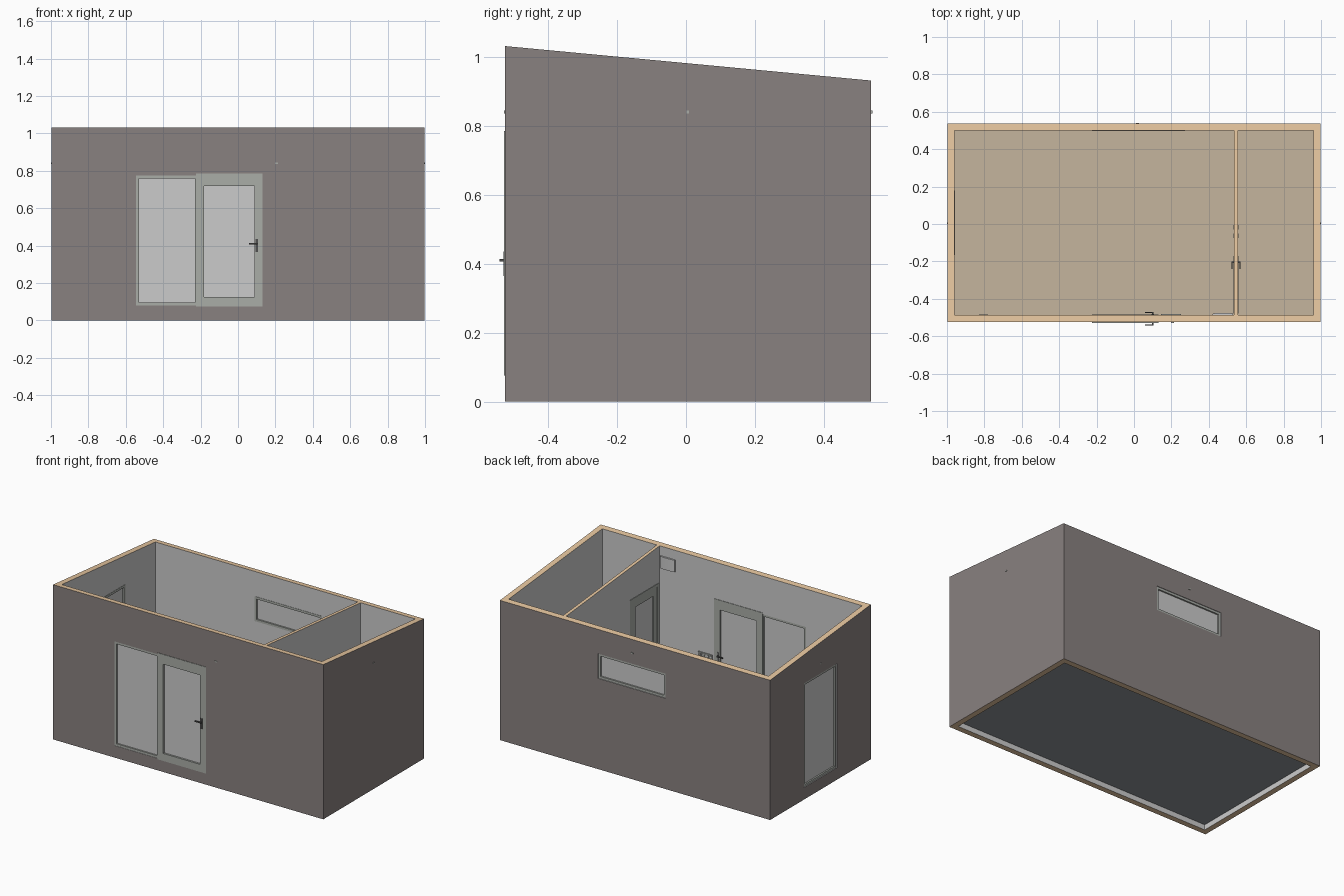
import bpy, bmesh, math
from mathutils import Vector

if "Cube" in bpy.data.objects:
    bpy.data.objects.remove(bpy.data.objects["Cube"])

# Overall envelope
X, YF, YB = 0.997, -0.525, 0.537
T = 0.038
IX, IYF, IYB = X - T, YF + T, YB - T


def roof(y):
    return 1.032 - 0.1 * (y - YF) / (YB - YF)


def mat(name, c):
    m = bpy.data.materials.new(name)
    m.diffuse_color = (*c, 1)
    m.use_nodes = True
    m.node_tree.nodes["Principled BSDF"].inputs["Base Color"].default_value = m.diffuse_color
    return m


CLAD = mat("cladding", (0.25, 0.22, 0.215))
TIMBER = mat("timber", (0.80, 0.57, 0.35))
LINING = mat("lining", (0.62, 0.64, 0.65))
FLOOR = mat("floor_finish", (0.56, 0.46, 0.34))
FRAME = mat("frame", (0.40, 0.42, 0.39))
METAL = mat("dark_metal", (0.08, 0.08, 0.08))


def finish(name, bm, m=None):
    bmesh.ops.recalc_face_normals(bm, faces=bm.faces)
    me = bpy.data.meshes.new(name)
    bm.to_mesh(me)
    bm.free()
    ob = bpy.data.objects.new(name, me)
    bpy.context.scene.collection.objects.link(ob)
    if m:
        me.materials.append(m)
    return ob


def box(name, x, y, z, m=None, sloped=False):
    bm = bmesh.new()
    bmesh.ops.create_cube(bm, size=1)
    for v in bm.verts:
        top = v.co.z > 0
        v.co = Vector((x[v.co.x > 0], y[v.co.y > 0], z[top]))
        if sloped and top:
            v.co.z = roof(v.co.y)
    return finish(name, bm, m)


def wall_box(name, axis, a, z, d, m=None):
    """Box with span a along the wall and depth d across it."""
    return box(name, a, d, z, m) if axis == 'y' else box(name, d, a, z, m)


def frame(name, axis, a, z, d, w, m=FRAME):
    """Rectangular ring of border width w=(side, bottom, top)."""
    s, b, t = w
    outer = [(a[0], z[0]), (a[1], z[0]), (a[1], z[1]), (a[0], z[1])]
    inner = [(a[0] + s, z[0] + b), (a[1] - s, z[0] + b),
             (a[1] - s, z[1] - t), (a[0] + s, z[1] - t)]
    bm = bmesh.new()

    def loop(pts, dd):
        return [bm.verts.new((p, dd, q) if axis == 'y' else (dd, p, q)) for p, q in pts]
    loops = [loop(outer, d[0]), loop(outer, d[1]), loop(inner, d[1]), loop(inner, d[0])]
    for i in range(4):
        l0, l1 = loops[i], loops[(i + 1) % 4]
        for k in range(4):
            j = (k + 1) % 4
            bm.faces.new((l0[k], l0[j], l1[j], l1[k]))
    return finish(name, bm, m)


def window(name, axis, a, z, d, w, m=FRAME, pane=None):
    """Frame with a pane set in the middle of its depth."""
    frame(name + "_frame", axis, a, z, d, w, m)
    c, e = (d[0] + d[1]) / 2, 0.002
    h = (d[1] - d[0]) * 0.22
    wall_box(name + "_pane", axis, (a[0] + w[0] - e, a[1] - w[0] + e),
             (z[0] + w[1] - e, z[1] - w[2] + e), (c - h, c + h), pane)


def cut(ob, cutters):
    for c in cutters:
        c.hide_render = True
        md = ob.modifiers.new("cut", 'BOOLEAN')
        md.operation, md.solver, md.object = 'DIFFERENCE', 'EXACT', c
    dg = bpy.context.evaluated_depsgraph_get()
    me = bpy.data.meshes.new_from_object(ob.evaluated_get(dg))
    ob.modifiers.clear()
    ob.data = me
    for c in cutters:
        bpy.data.objects.remove(c)


def paint(ob, clad):
    """Timber on cut edges, cladding outside, lining inside."""
    me = ob.data
    me.materials.clear()
    for m in (LINING, CLAD, TIMBER):
        me.materials.append(m)
    for p in me.polygons:
        c = p.center
        if abs(p.normal.z) > 0.7 and (c.z > 0.9 or c.z < 0.01):
            p.material_index = 2
        elif clad and (abs(c.x) > X - 0.002 or c.y < YF + 0.002 or c.y > YB - 0.002):
            p.material_index = 1
        else:
            p.material_index = 0


# Opening positions
ZO = (0.08, 0.775)
FRONT, SIDE = (-0.545, 0.13), (-0.165, 0.18)
BACK, BACKZ = (-0.225, 0.272), (0.605, 0.77)
INNER = (-0.47, -0.18)
PX = (0.535, 0.556)

# Outer walls
walls = box("outer_walls", (-X, X), (YF, YB), (0, 1), None, True)
cut(walls, [
    box("c_room", (-IX, IX), (IYF, IYB), (-0.5, 1.5)),
    box("c_front", FRONT, (YF - 0.1, YF + 0.1), ZO),
    box("c_back", BACK, (YB - 0.1, YB + 0.1), BACKZ),
    box("c_side", (-X - 0.1, -X + 0.1), SIDE, ZO)])
paint(walls, True)

# Partition wall
part = box("partition_wall", PX, (IYF, IYB), (0.075, 1), None, True)
cut(part, [box("c_door", (0.4, 0.7), INNER, (0.07, 0.775))])
paint(part, False)

# Floor
box("floor_slab", (-IX, IX), (IYF, IYB), (0.035, 0.068), mat("slab", (0.27, 0.29, 0.31)))
box("floor_finish", (-IX, IX), (IYF, IYB), (0.068, 0.075), FLOOR)

# Windows and fixed glazing
thin = (0.015, 0.015, 0.015)
window("front_fixed_glazing", 'y', (FRONT[0], -0.215), ZO, (YF + 0.002, IYF - 0.002), thin)
window("back_window", 'y', BACK, BACKZ, (IYB - 0.002, YB - 0.004), thin)
window("side_window", 'x', SIDE, ZO, (-X + 0.004, -IX + 0.002), thin)

# Front door leaf and inner door
window("front_door", 'y', (-0.225, 0.132), (0.075, 0.785), (YF - 0.003, IYF + 0.003),
       (0.043, 0.05, 0.065))
frame("inner_door_casing", 'x', (-0.478, -0.172), (0.075, 0.785), (PX[0] - 0.003, PX[1] + 0.003),
      (0.018, 0.005, 0.018))
window("inner_door", 'x', (-0.46, -0.19), (0.08, 0.767), (PX[0], PX[1]), (0.04, 0.05, 0.05))


# Door handles: back plate, stem and lever
def handle(name, axis, a, face, out, lever, depth=0.0135):
    def span(p, q):
        return tuple(sorted((p, q)))
    tip = face + out * depth
    wall_box(name + "_plate", axis, (a - 0.006, a + 0.006), (0.365, 0.435),
             span(face, face + out * 0.002), METAL)
    wall_box(name + "_stem", axis, (a - 0.004, a + 0.004), (0.406, 0.414), span(face, tip), METAL)
    wall_box(name + "_lever", axis, span(a - lever / abs(lever) * 0.004, a + lever),
             (0.406, 0.414), span(tip - out * 0.005, tip), METAL)


handle("front_handle_outside", 'y', 0.1, YF - 0.003, -1, -0.04)
handle("front_handle_inside", 'y', 0.1, IYF + 0.003, 1, -0.04)
handle("inner_handle_left", 'x', -0.205, PX[0], -1, -0.035)
handle("inner_handle_right", 'x', -0.205, PX[1], 1, -0.035)

# Socket strip on the front wall, inside
window("socket_strip", 'y', (0.145, 0.25), (0.368, 0.404), (IYF, IYF + 0.006), (0.004,) * 3)
for i in range(5):
    cx = 0.155 + i * 0.02125
    frame("socket_%d" % i, 'y', (cx - 0.008, cx + 0.008), (0.376, 0.396),
          (IYF + 0.003, IYF + 0.007), (0.003,) * 3)

# Single sockets and switches
box("front_socket", (-0.83, -0.78), (IYF, IYF + 0.003), (0.37, 0.40), FRAME)
box("back_socket", (0.17, 0.24), (IYB - 0.003, IYB), (0.37, 0.40), FRAME)
for i, y in enumerate((-0.075, -0.03)):
    box("switch_%d" % i, (PX[0] - 0.003, PX[1] + 0.003), (y, y + 0.025), (0.40, 0.425), FRAME)

# Wall unit with a gently bowed front
bm = bmesh.new()
pts = [(0.42, IYF)] + [(0.475 - 0.055 * math.cos(math.pi * i / 12),
                        IYF + 0.006 + 0.006 * math.sin(math.pi * i / 12))
                       for i in range(13)] + [(0.53, IYF)]
face = bm.faces.new([bm.verts.new((x, y, 0.885)) for x, y in pts])
ext = bmesh.ops.extrude_face_region(bm, geom=[face])
bmesh.ops.translate(bm, vec=(0, 0, 0.08),
                    verts=[v for v in ext["geom"] if isinstance(v, bmesh.types.BMVert)])
finish("wall_unit", bm)

# Small fittings high on each outside wall
e, zf = 0.004, (0.837, 0.845)
box("fitting_front", (0.197, 0.213), (YF - 0.003, YF), zf, FRAME)
box("fitting_back", (0.012, 0.028), (YB, YB + 0.004), zf, FRAME)
for s in (-1, 1):
    box("fitting_side_%s" % ("left" if s < 0 else "right"),
        tuple(sorted((s * X, s * 1.0))), (0.005 - e, 0.005 + e), zf, FRAME)
